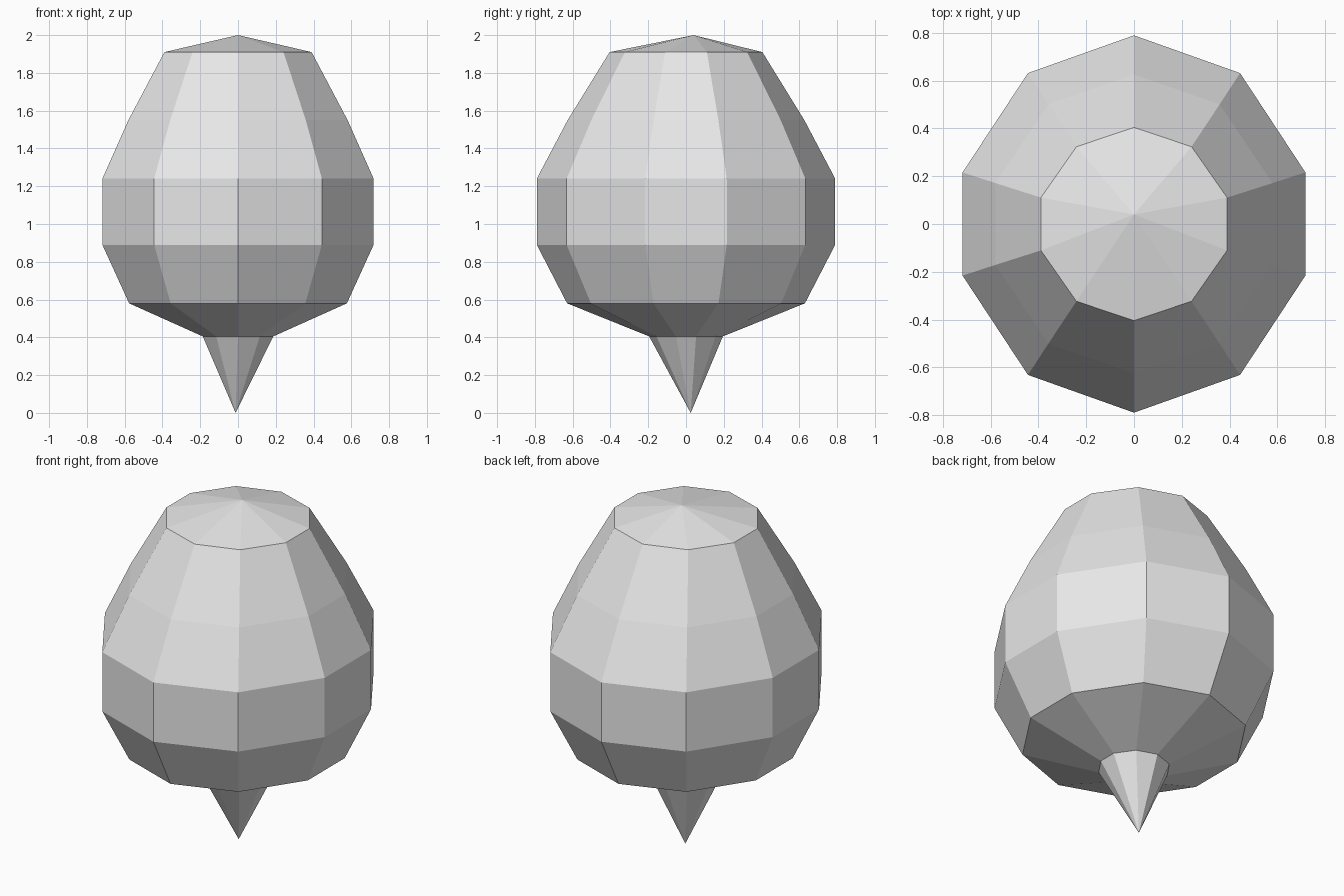
import bpy
import bmesh

cube = bpy.data.objects.get("Cube")
if cube:
    bpy.data.objects.remove(cube, do_unlink=True)

# Single pale grey material
grey = bpy.data.materials.new("pale_grey")
grey.use_nodes = True
colour = (0.8, 0.8, 0.8, 1)
grey.diffuse_color = colour
grey.node_tree.nodes["Principled BSDF"].inputs["Base Color"].default_value = colour

# Ten-sided cross-section, mirrored from a quarter, counter-clockwise
quarter = [(0.718, 0.216), (0.444, 0.632)]
half = quarter + [(0, 0.79)] + [(-x, y) for x, y in reversed(quarter)]
section = half + [(-x, -y) for x, y in half]


def loft(name, rings, bottom=None, top=None):
    """Skin rings of (z, x scale, y scale), closing to points where given."""
    bm = bmesh.new()
    loops = [[bm.verts.new((x * sx, y * sy, z)) for x, y in section]
             for z, sx, sy in rings]
    n = len(section)
    low_tip = bm.verts.new(bottom) if bottom else None
    high_tip = bm.verts.new(top) if top else None
    for i in range(n):
        j = (i + 1) % n
        for low, high in zip(loops, loops[1:]):
            bm.faces.new((low[i], low[j], high[j], high[i]))
        if low_tip:
            bm.faces.new((low_tip, loops[0][j], loops[0][i]))
        if high_tip:
            bm.faces.new((loops[-1][i], loops[-1][j], high_tip))
    mesh = bpy.data.meshes.new(name)
    bm.to_mesh(mesh)
    bm.free()
    mesh.materials.append(grey)
    obj = bpy.data.objects.new(name, mesh)
    bpy.context.collection.objects.link(obj)
    return obj


neck = (0.405, 0.26, 0.247)
rim = (1.91, 0.543, 0.512)

# Faceted bulb
loft("bulb_body", [neck, (0.58, 0.803, 0.797), (0.89, 1, 1), (1.24, 1, 1),
                   (1.55, 0.808, 0.793), rim])
# Shallow cap with a slightly off-centre peak
loft("top_cap", [rim], top=(0, 0.04, 2))
# Pointed spike underneath
loft("bottom_spike", [neck], bottom=(-0.013, 0.025, 0))
